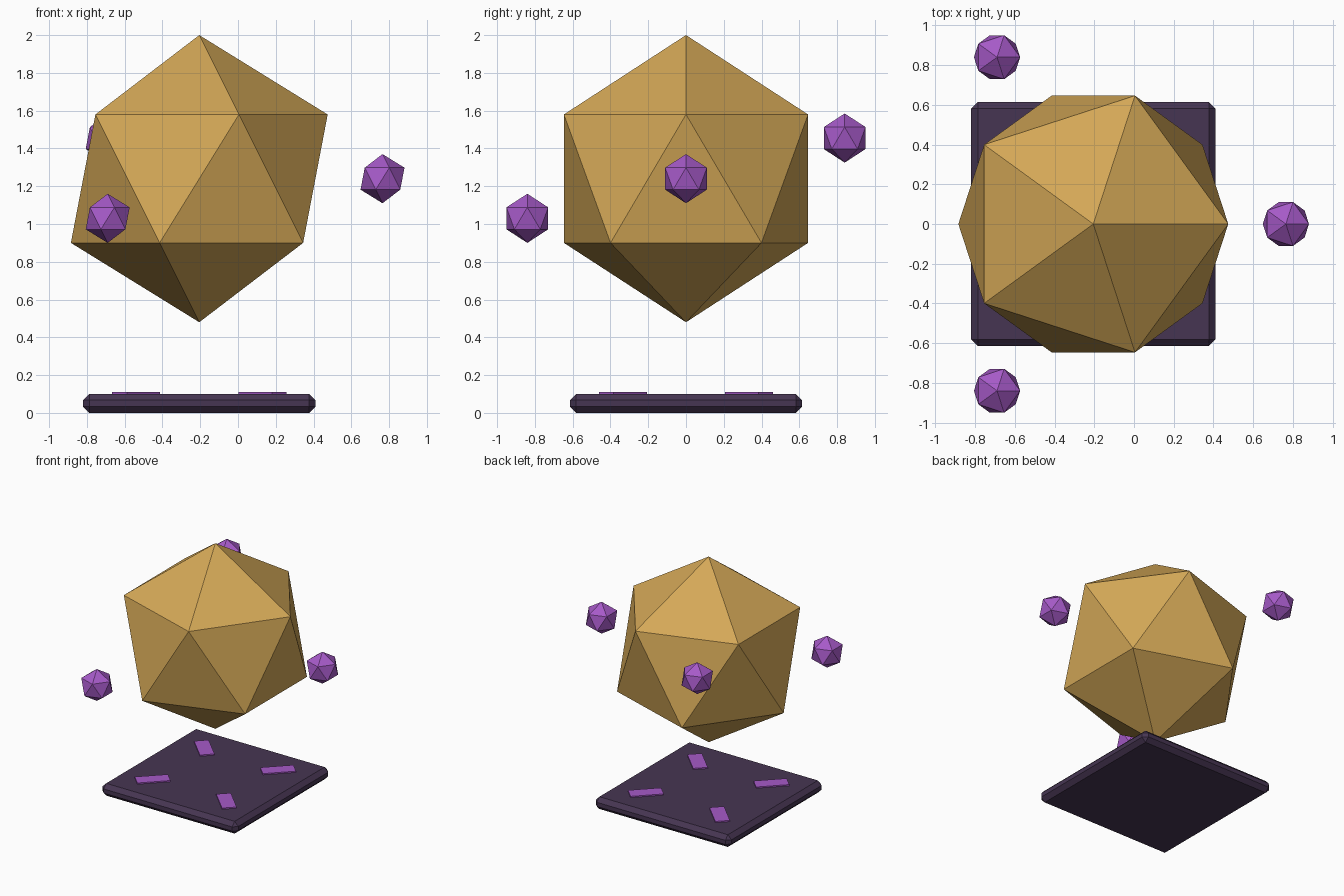
import bpy
from math import radians, sin, cos

cube = bpy.data.objects.get("Cube")
if cube:
    bpy.data.objects.remove(cube, do_unlink=True)

CENTRE_X = -0.205


def linear(c):
    c /= 255
    return c / 12.92 if c <= 0.04045 else ((c + 0.055) / 1.055) ** 2.4


def material(name, r, g, b):
    colour = (linear(r), linear(g), linear(b), 1)
    mat = bpy.data.materials.new(name)
    mat.use_nodes = True
    mat.diffuse_color = colour
    mat.node_tree.nodes["Principled BSDF"].inputs["Base Color"].default_value = colour
    return mat


gold = material("warm gold", 212, 168, 87)
violet = material("violet", 166, 90, 200)
plum = material("dark plum", 70, 53, 82)


def finish(name, mat):
    obj = bpy.context.object
    obj.name = name
    obj.data.materials.append(mat)
    return obj


def crystal(name, radius, location, mat):
    bpy.ops.mesh.primitive_ico_sphere_add(subdivisions=1, radius=radius, location=location)
    return finish(name, mat)


def box(name, size, location, mat, turn=0):
    bpy.ops.mesh.primitive_cube_add(size=1, location=location, rotation=(0, 0, turn))
    obj = finish(name, mat)
    obj.scale = size
    bpy.ops.object.transform_apply(location=False, rotation=False, scale=True)
    return obj


# Large floating crystal
crystal("main_crystal", 0.76, (CENTRE_X, 0, 1.24), gold)

# Three small crystals circling it, each at its own height
for i, height in enumerate((1.24, 1.455, 1.03)):
    a = radians(120 * i)
    crystal(f"orbiting_crystal_{i + 1}", 0.13,
            (CENTRE_X + 0.97 * cos(a), 0.97 * sin(a), height), violet)

# Square base slab with chamfered edges
base = box("base_slab", (1.23, 1.23, 0.1), (CENTRE_X, 0, 0.05), plum)
bevel = base.modifiers.new("chamfer", "BEVEL")
bevel.width = 0.033
bevel.segments = 1

# Thin inlays pointing outward along the diagonals
for i in range(4):
    a = radians(45 + 90 * i)
    box(f"base_inlay_{i + 1}", (0.25, 0.11, 0.016),
        (CENTRE_X + 0.473 * cos(a), 0.473 * sin(a), 0.102), violet, a)
